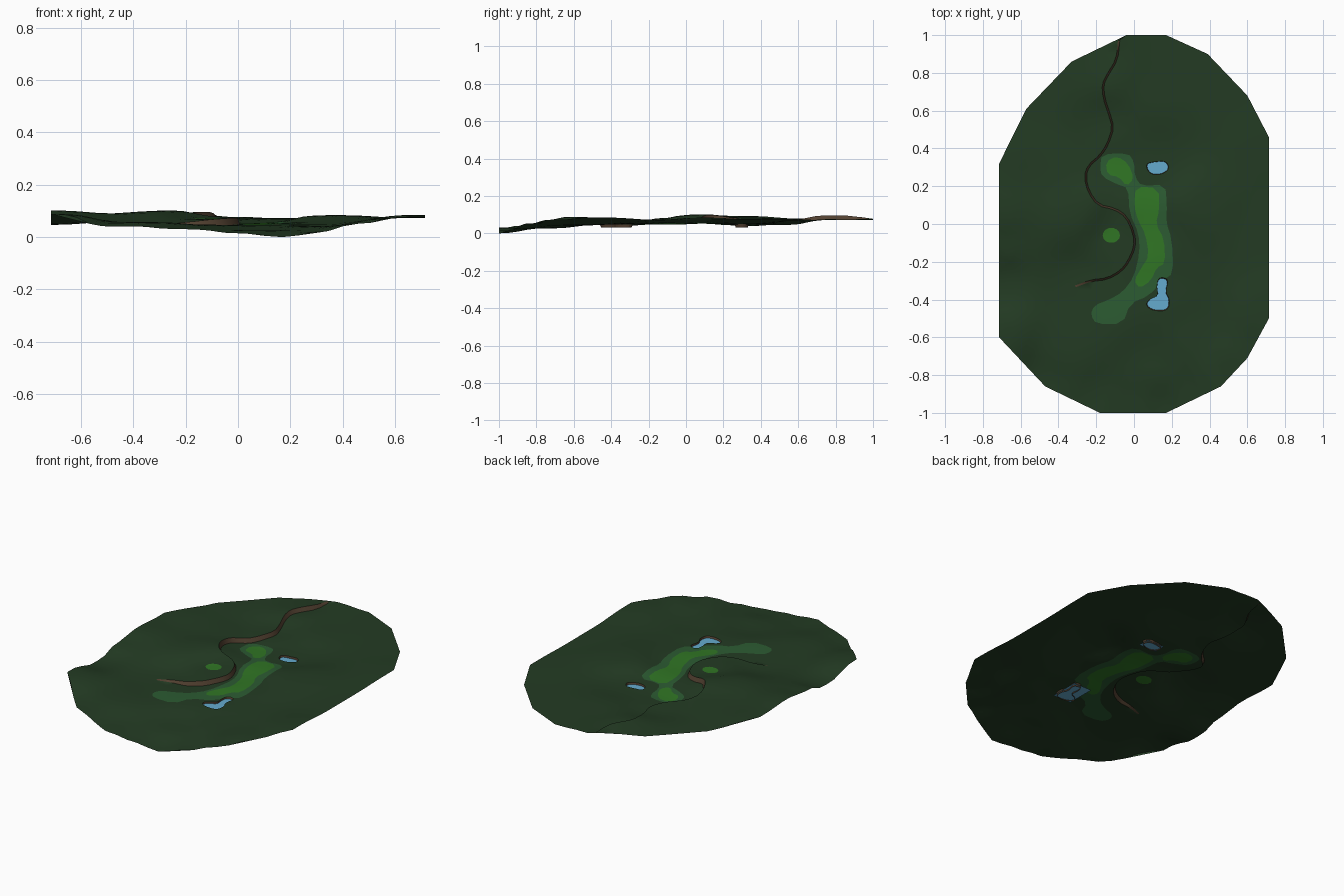
import bpy
import bmesh
from math import cos, sin, tau, exp, radians
from mathutils import Vector
from mathutils.geometry import delaunay_2d_cdt, intersect_point_line

if "Cube" in bpy.data.objects:
    bpy.data.objects.remove(bpy.data.objects["Cube"])


def material(name, rgb):
    mat = bpy.data.materials.new(name)
    mat.use_nodes = True
    mat.diffuse_color = (*rgb, 1)
    mat.node_tree.nodes["Principled BSDF"].inputs["Base Color"].default_value = (*rgb, 1)
    return mat


rough = material("dark rough green", (.017, .044, .017))
fringe = material("medium grass green", (.025, .105, .032))
fairway = material("bright grass green", (.03, .18, .018))
earth = material("earth brown", (.085, .052, .03))
water = material("pond blue", (.13, .41, .62))

# Outlines seen from above
BORDER = [(-.04, 1), (.17, 1), (.39, .9), (.6, .68), (.714, .46), (.714, -.5), (.6, -.71),
          (.46, -.86), (.17, -1), (-.18, -1), (-.47, -.86), (-.714, -.6), (-.714, .32),
          (-.57, .61), (-.33, .86)]
CREEK = [(-.08, .97), (-.09, .87), (-.14, .79), (-.165, .74), (-.16, .67), (-.13, .58),
         (-.11, .51), (-.14, .42), (-.18, .36), (-.24, .31), (-.26, .25), (-.24, .17),
         (-.19, .1), (-.1, .08), (-.04, .04), (0, -.05), (.005, -.12), (-.03, -.2),
         (-.07, -.25), (-.14, -.29), (-.23, -.3), (-.31, -.33)]
FRINGE = [(-.17, .37), (-.03, .375), (0, .33), (.005, .25), (.04, .2), (.165, .21), (.175, .1),
          (.17, .01), (.2, -.08), (.21, -.26), (.15, -.3), (.08, -.38), (-.02, -.42),
          (-.06, -.53), (-.2, -.53), (-.23, -.48), (-.21, -.43), (-.13, -.4), (-.06, -.36),
          (0, -.28), (.03, -.15), (.025, -.05), (-.025, .06), (-.03, .19), (-.09, .21),
          (-.17, .25), (-.18, .3)]
FAIRWAY = [(.01, .2), (.13, .19), (.135, .08), (.115, 0), (.16, -.08), (.165, -.21),
           (.12, -.23), (.09, -.3), (.03, -.34), (0, -.3), (.04, -.23), (.08, -.17),
           (.06, -.05), (.02, .02), (0, .1)]
GREEN = [(-.15, .33), (-.09, .36), (-.03, .32), (0, .24), (-.04, .2), (-.08, .25), (-.14, .26)]
SMALL_POND = [(.06, .32), (.11, .33), (.17, .335), (.19, .29), (.14, .26), (.08, .265)]
LONG_POND = [(.13, -.28), (.185, -.29), (.165, -.36), (.19, -.4), (.18, -.46), (.1, -.46),
             (.06, -.43), (.08, -.4), (.13, -.38), (.12, -.33)]

# Ground levels: border first, then hills and hollows inside
LEVELS = [(-.04, 1, .077), (.17, 1, .07), (.39, .9, .07), (.6, .68, .07), (.71, .46, .075),
          (.71, 0, .07), (.71, -.5, .083), (.6, -.71, .072), (.46, -.86, .05), (.32, -.93, .018),
          (.17, -1, -.004), (0, -1, .012), (-.18, -1, .028), (-.47, -.86, .038),
          (-.71, -.6, .086), (-.71, -.3, .043), (-.71, -.12, .08), (-.71, .05, .1),
          (-.71, .32, .09), (-.57, .61, .077), (-.33, .86, .076),
          (.12, .3, .046), (.13, -.38, .046), (.1, -.05, .052), (-.08, .3, .042),
          (-.3, -.33, .045), (-.13, .5, .055), (-.12, -.06, .064), (-.15, -.47, .046),
          (-.3, .05, .095), (.35, .1, .082), (.3, -.6, .04), (-.35, -.65, .055),
          (.1, -.75, .024), (.1, .7, .07), (-.14, .8, .082), (-.45, .3, .08)]


def rounded(points, closed=True):
    """Cut the corners of an outline once."""
    pts = [Vector(p) for p in points]
    pairs = list(zip(pts, pts[1:] + pts[:1] if closed else pts[1:]))
    cut = [a.lerp(b, t) for a, b in pairs for t in (.25, .75)]
    return cut if closed else [pts[0]] + cut + [pts[-1]]


def inside(p, loop):
    hit = False
    for a, b in zip(loop, loop[1:] + loop[:1]):
        if (a.y > p.y) != (b.y > p.y) and p.x < a.x + (p.y - a.y) * (b.x - a.x) / (b.y - a.y):
            hit = not hit
    return hit


creek = rounded(CREEK, closed=False)


def creek_info(p):
    """Distance to the creek, side of it, and place along it."""
    best = (9, 1, 0)
    for i, (a, b) in enumerate(zip(creek, creek[1:])):
        q, t = intersect_point_line(p, a, b)
        t = min(max(t, 0), 1)
        d = (p - a.lerp(b, t)).length
        if d < best[0]:
            side = 1 if (b - a).cross(p - a) < 0 else -1
            best = (d, side, (i + t) / (len(creek) - 1))
    return best


def height(p):
    total = weight = 0
    for x, y, z in LEVELS:
        w = ((p.x - x) ** 2 + (p.y - y) ** 2 + .006) ** -2
        total += w * z
        weight += w
    d, side, along = creek_info(p)
    step = .013 * min(1, .2 + along * 12, (1 - along) * 8) * exp(-d / .1)
    return total / weight + side * step


def new_object(name, bm, mats):
    mesh = bpy.data.meshes.new(name)
    bm.to_mesh(mesh)
    bm.free()
    for mat in mats:
        mesh.materials.append(mat)
    obj = bpy.data.objects.new(name, mesh)
    bpy.context.collection.objects.link(obj)
    return obj


# Narrow creek bank: its two sides lie at different levels
left, right = [], []
for i, p in enumerate(creek):
    along = (creek[min(i + 1, len(creek) - 1)] - creek[max(i - 1, 0)]).normalized()
    normal = Vector((-along.y, along.x)) * .005
    left.append(p + normal)
    right.append(p - normal)
bank = left + right[::-1]

ponds = {"small_pond": rounded(rounded(SMALL_POND)), "long_pond": rounded(rounded(LONG_POND))}
tee = [Vector((-.12 + .046 * cos(tau * i / 14), -.06 + .04 * sin(tau * i / 14))) for i in range(14)]
grass = [rounded(FAIRWAY), rounded(GREEN), tee]
apron = rounded(FRINGE)

# Border with extra points along its long sides
border = []
corners = [Vector(p) for p in BORDER]
for a, b in zip(corners, corners[1:] + corners[:1]):
    n = max(1, round((b - a).length / .07))
    border += [a.lerp(b, i / n) for i in range(n)]
low = min(height(p) for p in border)

# Terrain sheet: outlines and a loose grid joined into triangles
points, edges = [], []
for loop in [border, bank, apron, *grass, *ponds.values()]:
    first, n = len(points), len(loop)
    points += loop
    edges += [(first + i, first + (i + 1) % n) for i in range(n)]
STEP = .05
for row in range(-19, 20):
    for col in range(-14, 15):
        p = Vector((col + row % 2 / 2, row)) * STEP
        if inside(p * 1.03, border) and creek_info(p)[0] > .02:
            points.append(p)
verts, _, faces, *_ = delaunay_2d_cdt(points, edges, [], 0, 1e-5)

bm = bmesh.new()
ground = [bm.verts.new((p.x, p.y, height(p) - low)) for p in verts]
for face in faces:
    middle = sum((verts[i] for i in face), Vector((0, 0))) / len(face)
    if any(inside(middle, pond) for pond in ponds.values()):
        continue
    f = bm.faces.new([ground[i] for i in face])
    if inside(middle, bank):
        f.material_index = 3
    elif any(inside(middle, g) for g in grass):
        f.material_index = 2
    elif inside(middle, apron):
        f.material_index = 1
bmesh.ops.recalc_face_normals(bm, faces=bm.faces)
if sum(f.normal.z for f in bm.faces) < 0:
    bmesh.ops.reverse_faces(bm, faces=bm.faces)
terrain = new_object("terrain", bm, [rough, fringe, fairway, earth])
terrain.select_set(True)
bpy.context.view_layer.objects.active = terrain
bpy.ops.object.shade_smooth_by_angle(angle=radians(30))

# Ponds: earth banks around a flat sheet of water
for name, loop in ponds.items():
    centre = sum(loop, Vector((0, 0))) / len(loop)
    bm = bmesh.new()
    top = [bm.verts.new((p.x, p.y, height(p) - low)) for p in loop]
    base = [bm.verts.new((*p.lerp(centre, .08), .03)) for p in loop]
    for i in range(len(loop)):
        j = (i + 1) % len(loop)
        bm.faces.new((top[i], top[j], base[j], base[i]))
    new_object(name + "_bank", bm, [earth])

    xs, ys = [p.x for p in loop], [p.y for p in loop]
    bm = bmesh.new()
    sheet = [(min(xs), min(ys)), (max(xs), min(ys)), (max(xs), max(ys)), (min(xs), max(ys))]
    bm.faces.new([bm.verts.new((x, y, .037)) for x, y in sheet])
    new_object(name + "_water", bm, [water])
